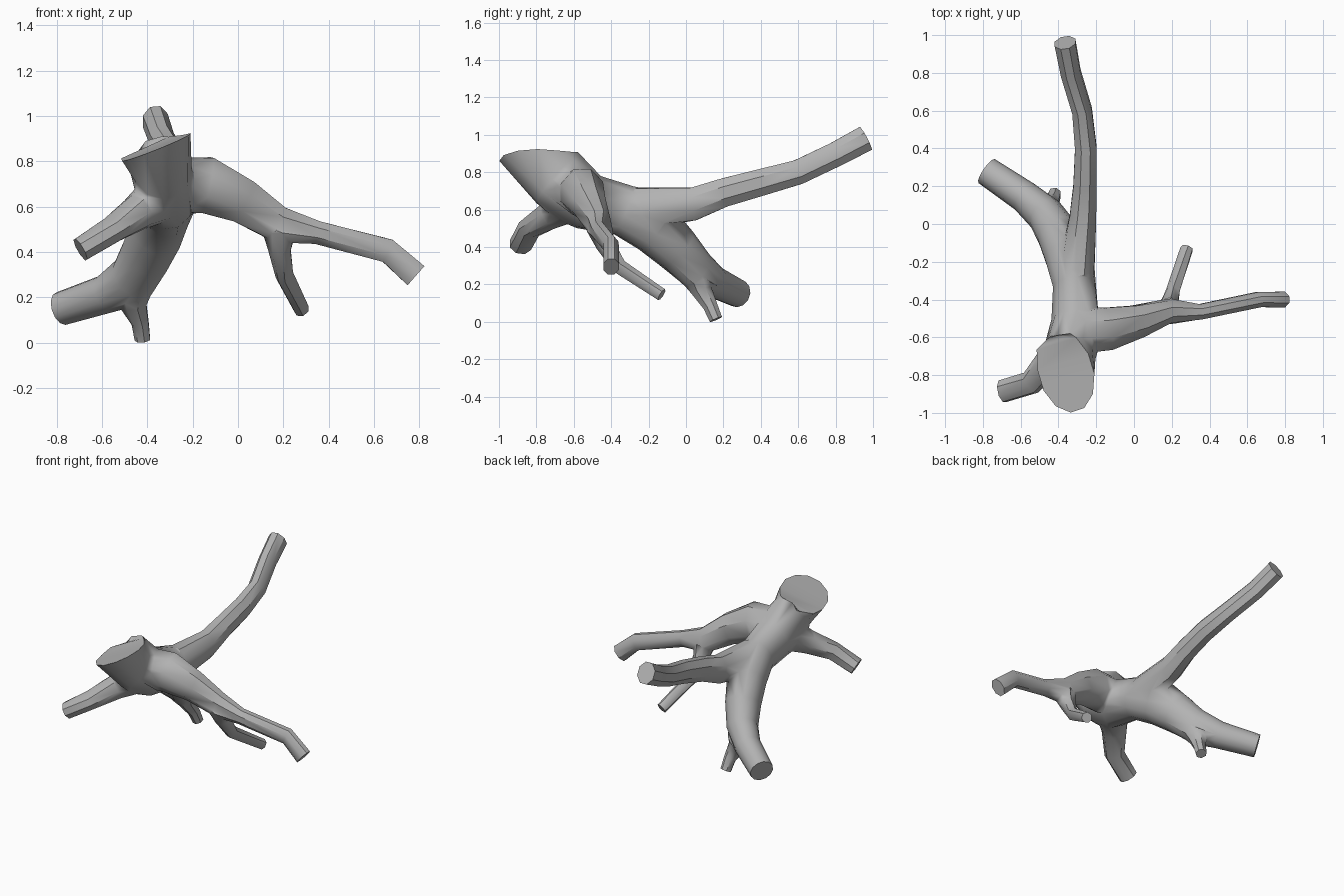
import bpy, bmesh, math
from mathutils import Vector

if "Cube" in bpy.data.objects:
    bpy.data.objects.remove(bpy.data.objects["Cube"])

bark = bpy.data.materials.new("grey_bark")
bark.diffuse_color = (0.45, 0.45, 0.45, 1)
bark.use_nodes = True
bark.node_tree.nodes["Principled BSDF"].inputs["Base Color"].default_value = bark.diffuse_color


def limb(name, rings, ref, flat=(1, 1), sides=8, first_normal=None):
    """Tapered tube through rings of (x, y, z, radius along ref).
    flat: ratio of the other radius, at the first and last ring."""
    bm = bmesh.new()
    centres = [Vector(r[:3]) for r in rings]
    last = len(rings) - 1
    loops = []
    for i, ring in enumerate(rings):
        t = centres[min(i + 1, last)] - centres[max(i - 1, 0)]
        if i == 0 and first_normal:
            t = Vector(first_normal)
        t.normalize()
        u = Vector(ref)
        u = (u - t * u.dot(t)).normalized()
        v = t.cross(u)
        r1 = ring[3]
        r2 = r1 * (flat[0] + (flat[1] - flat[0]) * i / last)
        loop = []
        for k in range(sides):
            a = 2 * math.pi * (k + 0.5) / sides
            loop.append(bm.verts.new(centres[i] + u * r1 * math.cos(a)
                                     + v * r2 * math.sin(a)))
        loops.append(loop)
    for a, b in zip(loops, loops[1:]):
        for k in range(sides):
            n = (k + 1) % sides
            bm.faces.new((a[k], a[n], b[n], b[k]))
    bm.faces.new(loops[0])
    bm.faces.new(loops[-1])
    bmesh.ops.recalc_face_normals(bm, faces=bm.faces)
    mesh = bpy.data.meshes.new(name)
    bm.to_mesh(mesh)
    bm.free()
    mesh.materials.append(bark)
    ob = bpy.data.objects.new(name, mesh)
    bpy.context.collection.objects.link(ob)
    return ob


# Cut stump running down into the thick lower root
trunk = limb("root_trunk", [
    (-0.36, -0.785, 0.862, 0.158),
    (-0.335, -0.69, 0.765, 0.13),
    (-0.315, -0.52, 0.64, 0.122),
    (-0.315, -0.33, 0.595, 0.115),
    (-0.355, -0.17, 0.50, 0.12),
    (-0.405, -0.05, 0.39, 0.113),
    (-0.47, 0.05, 0.285, 0.10),
    (-0.58, 0.145, 0.215, 0.085),
    (-0.78, 0.28, 0.15, 0.077)],
    (1, 0.3, 0), (1.38, 0.97), 12, (0.38, 0.05, -0.92))

# Long branch reaching back and up
back = limb("back_branch", [
    (-0.31, -0.34, 0.60, 0.085),
    (-0.27, 0.04, 0.63, 0.076),
    (-0.26, 0.20, 0.69, 0.066),
    (-0.255, 0.40, 0.745, 0.062),
    (-0.275, 0.60, 0.80, 0.057),
    (-0.335, 0.80, 0.895, 0.057),
    (-0.365, 0.96, 0.98, 0.06)], (1, 0, 0), (1.25, 1.25))

# Long branch reaching right
right = limb("right_branch", [
    (-0.32, -0.57, 0.70, 0.10),
    (-0.14, -0.555, 0.695, 0.122),
    (0.02, -0.515, 0.625, 0.092),
    (0.18, -0.465, 0.53, 0.064),
    (0.35, -0.465, 0.485, 0.044),
    (0.66, -0.40, 0.405, 0.044),
    (0.785, -0.40, 0.295, 0.045)], (0, 1, 0), (1.05, 1.35))

# Short root pointing left at the front
left = limb("left_root", [
    (-0.34, -0.62, 0.64, 0.085),
    (-0.44, -0.72, 0.575, 0.078),
    (-0.54, -0.845, 0.50, 0.058),
    (-0.695, -0.885, 0.41, 0.063)], (0, 1, 0), (1.15, 0.9))

# Little root touching the ground
ground = limb("ground_root", [
    (-0.46, 0.04, 0.28, 0.075),
    (-0.455, 0.085, 0.165, 0.056),
    (-0.43, 0.13, 0.085, 0.04),
    (-0.42, 0.16, 0.013, 0.036)], (1, 0, 0), sides=7)

# Twig hanging under the right branch
twig = limb("hanging_twig", [
    (0.18, -0.47, 0.51, 0.06),
    (0.185, -0.43, 0.41, 0.052),
    (0.20, -0.36, 0.29, 0.034),
    (0.28, -0.13, 0.145, 0.035)], (1, 0, 0), sides=7)

# Fuse the limbs with the trunk
limbs = (back, right, left, ground, twig)
for ob in limbs:
    mod = trunk.modifiers.new("fuse", 'BOOLEAN')
    mod.operation = 'UNION'
    mod.solver = 'EXACT'
    mod.object = ob
bpy.context.view_layer.update()
deps = bpy.context.evaluated_depsgraph_get()
fused = bpy.data.meshes.new_from_object(trunk.evaluated_get(deps))
trunk.modifiers.clear()
trunk.data = fused
for ob in limbs:
    bpy.data.objects.remove(ob)

# Fill the creases where limbs meet, and keep only ridges and cut ends sharp
bm = bmesh.new()
bm.from_mesh(fused)
bmesh.ops.remove_doubles(bm, verts=bm.verts, dist=0.012)
bmesh.ops.triangulate(bm, faces=bm.faces)
bm.normal_update()
seam = {v for e in bm.edges if len(e.link_faces) == 2
        and e.calc_face_angle_signed(0) < -math.radians(32) for v in e.verts}
for v, n in [(v, v.normal.copy()) for v in seam]:
    v.co += n * 0.014
bm.normal_update()
for f in bm.faces:
    f.smooth = True
    f.material_index = 0
for e in bm.edges:
    if len(e.link_faces) == 2:
        e.smooth = e.calc_face_angle_signed(0) < math.radians(38)
bm.to_mesh(fused)
bm.free()
